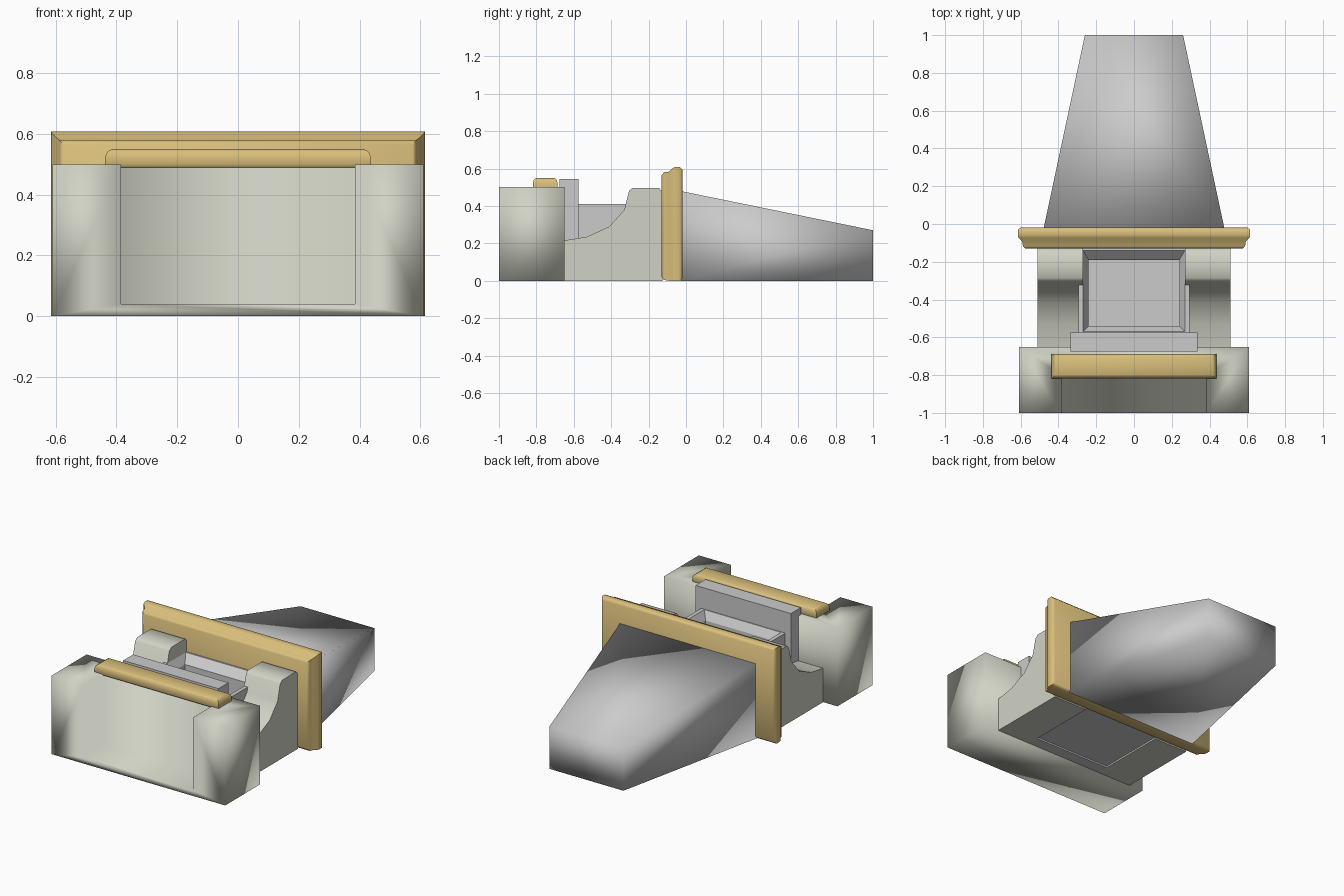
import bpy, bmesh, math

if "Cube" in bpy.data.objects:
    bpy.data.objects.remove(bpy.data.objects["Cube"])


def material(name, rgb):
    m = bpy.data.materials.new(name)
    m.diffuse_color = (*rgb, 1)
    m.use_nodes = True
    m.node_tree.nodes["Principled BSDF"].inputs["Base Color"].default_value = m.diffuse_color
    return m


STONE = material("pale_stone", (0.64, 0.65, 0.56))
GOLD = material("gold_trim", (0.70, 0.52, 0.20))


def loft(name, rings, mat=None, angle=None):
    """Skin a list of equal-length point rings and cap both ends."""
    bm = bmesh.new()
    loops = [[bm.verts.new(p) for p in ring] for ring in rings]
    n = len(loops[0])
    for a, b in zip(loops, loops[1:]):
        for i in range(n):
            j = (i + 1) % n
            bm.faces.new((a[i], a[j], b[j], b[i]))
    bm.faces.new(loops[0])
    bm.faces.new(loops[-1])
    bmesh.ops.recalc_face_normals(bm, faces=bm.faces)
    mesh = bpy.data.meshes.new(name)
    bm.to_mesh(mesh)
    bm.free()
    ob = bpy.data.objects.new(name, mesh)
    bpy.context.collection.objects.link(ob)
    if mat:
        mesh.materials.append(mat)
    bpy.ops.object.select_all(action='DESELECT')
    ob.select_set(True)
    bpy.context.view_layer.objects.active = ob
    if angle:
        bpy.ops.object.shade_smooth_by_angle(angle=math.radians(angle))
    else:
        bpy.ops.object.shade_smooth()
    return ob


def rect_y(hw, z0, z1, y):
    return [(-hw, y, z0), (hw, y, z0), (hw, y, z1), (-hw, y, z1)]


def rect_z(hw, y0, y1, z):
    return [(-hw, y0, z), (hw, y0, z), (hw, y1, z), (-hw, y1, z)]


# Front block with a wide recess between two posts
block = loft("front_block", [rect_y(0.61, 0, 0.5, -1), rect_y(0.61, 0, 0.5, -0.65)], STONE)
cutter = loft("recess_cutter", [rect_y(0.385, 0.04, 0.6, -1.1), rect_y(0.385, 0.04, 0.6, -0.80)], STONE)
cutter.hide_render = True
mod = block.modifiers.new("recess", 'BOOLEAN')
mod.operation = 'DIFFERENCE'
mod.object = cutter
mod.solver = 'EXACT'
bpy.context.view_layer.objects.active = block
bpy.ops.object.modifier_apply(modifier="recess")
bpy.data.objects.remove(cutter, do_unlink=True)

# Gold ledge on top of the recess wall
loft("gold_ledge", [
    rect_z(0.425, -0.81, -0.695, 0.49),
    rect_z(0.437, -0.818, -0.687, 0.50),
    rect_z(0.437, -0.818, -0.687, 0.525),
    rect_z(0.43, -0.813, -0.692, 0.541),
    rect_z(0.415, -0.80, -0.705, 0.55)], GOLD, 40)

# Upright grey slab behind the block
loft("upright_slab", [rect_z(0.335, -0.675, -0.575, 0), rect_z(0.335, -0.675, -0.575, 0.545)], angle=30)

# Hollow grey basin
loft("basin", [
    rect_z(0.295, -0.575, -0.125, 0.01),
    rect_z(0.295, -0.575, -0.125, 0.41),
    rect_z(0.27, -0.57, -0.14, 0.41),
    rect_z(0.24, -0.54, -0.19, 0.36),
    rect_z(0.24, -0.54, -0.19, 0.20)], angle=30)

# Curved stone side walls
side = [(-0.655, 0), (-0.655, 0.215), (-0.53, 0.235), (-0.41, 0.29), (-0.33, 0.38),
        (-0.305, 0.48), (-0.285, 0.497), (-0.145, 0.497), (-0.125, 0.475), (-0.125, 0)]
for s, tag in ((-1, "left"), (1, "right")):
    loft(tag + "_side_wall", [[(s * x, y, z) for y, z in side] for x in (0.27, 0.51)], STONE, 50)

# Moulded gold plate
loft("gold_plate", [
    rect_y(0.575, 0.02, 0.565, -0.13),
    rect_y(0.588, 0.004, 0.58, -0.118),
    rect_y(0.592, 0, 0.583, -0.092),
    rect_y(0.612, 0, 0.602, -0.073),
    rect_y(0.615, 0, 0.608, -0.06),
    rect_y(0.615, 0, 0.608, -0.032),
    rect_y(0.60, 0.015, 0.592, -0.018)], GOLD, 50)

# Tapering rear body
loft("rear_body", [rect_y(0.48, 0, 0.48, -0.03), rect_y(0.26, 0, 0.27, 1)])
